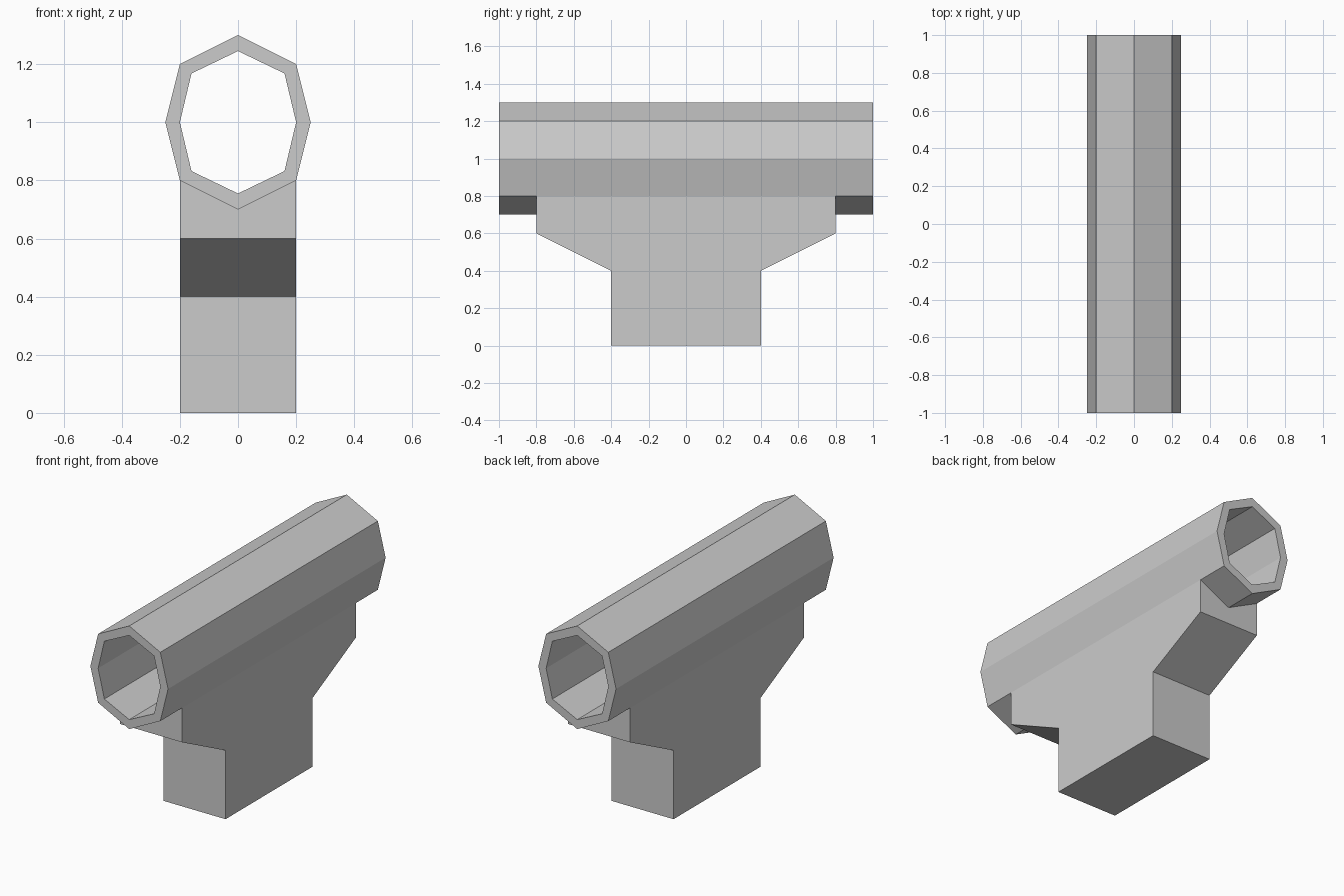
import bpy, bmesh

if "Cube" in bpy.data.objects:
    bpy.data.objects.remove(bpy.data.objects["Cube"])


def finish(bm, name):
    bmesh.ops.remove_doubles(bm, verts=bm.verts, dist=1e-5)
    bmesh.ops.recalc_face_normals(bm, faces=bm.faces)
    mesh = bpy.data.meshes.new(name)
    bm.to_mesh(mesh)
    bm.free()
    obj = bpy.data.objects.new(name, mesh)
    bpy.context.collection.objects.link(obj)
    return obj


def octagon(half):
    """Full ring from the top, right-upper, and right-middle points."""
    (_, t), (a, b), (c, _) = half
    return [(0, t), (a, b), (c, 0), (a, -b), (0, -t), (-a, -b), (-c, 0), (-a, b)]


def bridge(bm, a, b):
    for i in range(len(a)):
        j = (i + 1) % len(a)
        bm.faces.new((a[i], a[j], b[j], b[i]))


# Hollow eight-sided tube, open at both ends
bm = bmesh.new()
outer = octagon([(0, 0.3), (0.2, 0.2), (0.25, 0)])
inner = octagon([(0, 0.245), (0.16, 0.168), (0.2, 0)])
rings = [[bm.verts.new((x, y, 1 + z)) for x, z in prof]
         for prof, y in ((outer, -1), (outer, 1), (inner, 1), (inner, -1))]
for i in range(4):
    bridge(bm, rings[i], rings[(i + 1) % 4])
finish(bm, "tube")

# Stepped pedestal whose top is notched to cradle the tube
bm = bmesh.new()
columns = []
for x, top in ((-0.2, 0.8), (0, 0.7), (0.2, 0.8)):
    half = [(0.4, 0), (0.4, 0.4), (0.8, 0.6), (0.8, top)]
    profile = half + [(-y, z) for y, z in reversed(half)]
    columns.append([bm.verts.new((x, y, z)) for y, z in profile])
bridge(bm, columns[0], columns[1])
bridge(bm, columns[1], columns[2])
bm.faces.new(columns[0])
bm.faces.new(columns[2])
# Merge the flat strips so each facet is a single face
flat = [e for e in bm.edges if all(abs(v.co.x) < 1e-6 for v in e.verts)
        and not all(abs(v.co.z - 0.7) < 1e-6 for v in e.verts)]
bmesh.ops.recalc_face_normals(bm, faces=bm.faces)
finish(bm, "pedestal")
